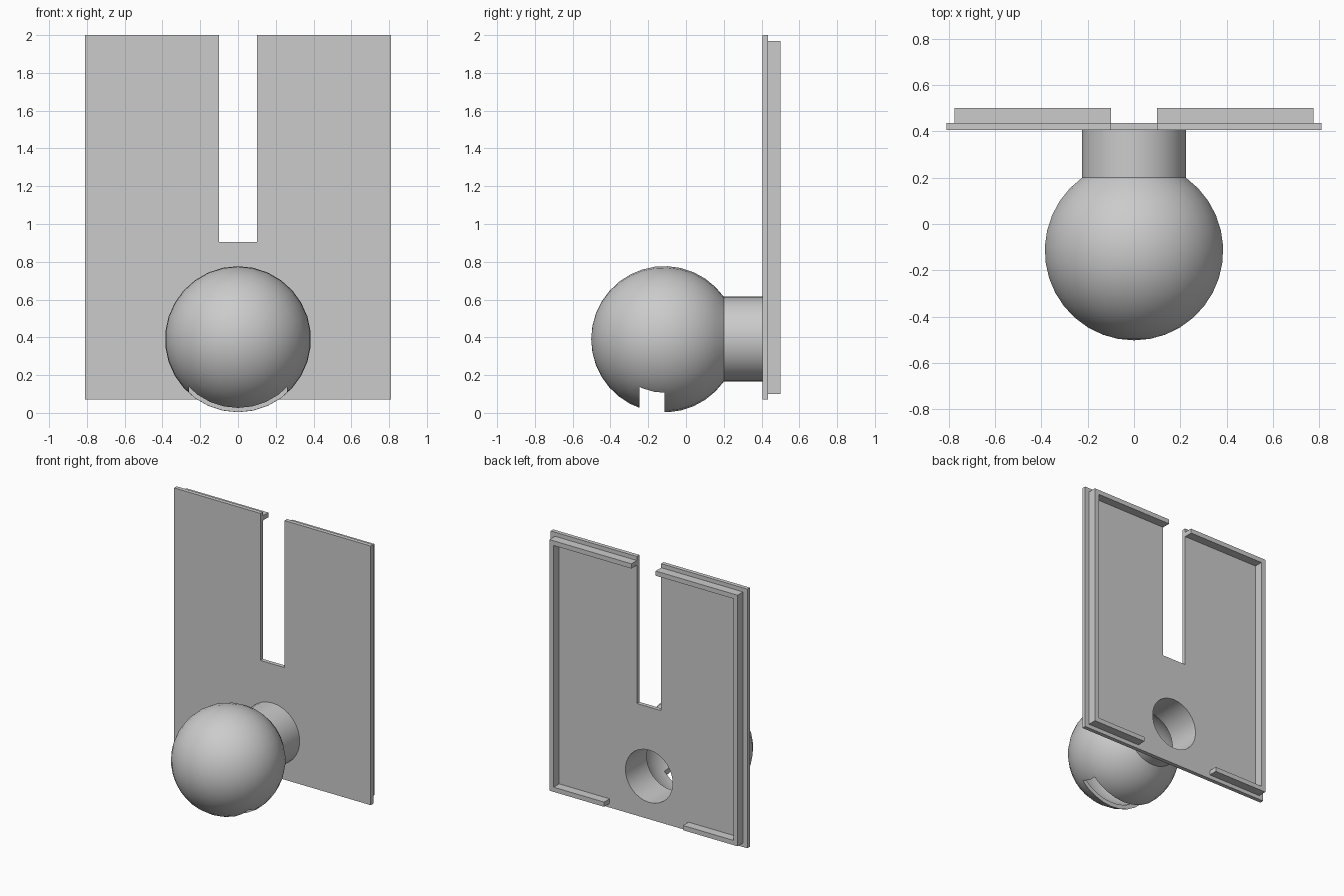
import bpy, bmesh
from math import sin, cos, asin, pi
from mathutils import Vector, Matrix

cube = bpy.data.objects.get("Cube")
if cube:
    bpy.data.objects.remove(cube, do_unlink=True)

BALL = Vector((0, -0.115, 0.39))
BALL_R, NECK_R, WALL = 0.387, 0.225, 0.03
PLATE_FRONT, PLATE_BACK, RIM_BACK = 0.405, 0.435, 0.5
SEGMENTS = 30


def finish(name, bm):
    bmesh.ops.remove_doubles(bm, verts=bm.verts, dist=0.0001)
    bmesh.ops.recalc_face_normals(bm, faces=bm.faces)
    mesh = bpy.data.meshes.new(name)
    bm.to_mesh(mesh)
    bm.free()
    obj = bpy.data.objects.new(name, mesh)
    bpy.context.collection.objects.link(obj)
    return obj


def activate(obj):
    bpy.ops.object.select_all(action='DESELECT')
    obj.select_set(True)
    bpy.context.view_layer.objects.active = obj


def extrude_outline(name, points, y0, y1):
    """Extrude an outline in the xz plane from y0 to y1."""
    bm = bmesh.new()
    face = bm.faces.new([bm.verts.new((x, y0, z)) for x, z in points])
    new = bmesh.ops.extrude_face_region(bm, geom=[face])["geom"]
    verts = [v for v in new if isinstance(v, bmesh.types.BMVert)]
    bmesh.ops.translate(bm, verts=verts, vec=(0, y1 - y0, 0))
    return finish(name, bm)


def cut(obj, cutter):
    """Subtract the cutter and discard it."""
    cutter.hide_render = True
    mod = obj.modifiers.new("Cut", 'BOOLEAN')
    mod.operation, mod.solver, mod.object = 'DIFFERENCE', 'EXACT', cutter
    activate(obj)
    bpy.ops.object.modifier_apply(modifier=mod.name)
    bpy.data.objects.remove(cutter, do_unlink=True)


def arc(radius, neck_radius, steps=14):
    """Profile of a ball from its front pole to where the neck meets it."""
    end = pi - asin(neck_radius / radius)
    return [(radius * sin(end * i / steps), -radius * cos(end * i / steps))
            for i in range(steps + 1)]


# Hollow ball and tubular neck, turned around the y axis
neck_end = PLATE_FRONT - BALL.y
bore_r = NECK_R - WALL
profile = arc(BALL_R, NECK_R) + [(NECK_R, neck_end), (bore_r, neck_end)]
profile += reversed(arc(BALL_R - WALL, bore_r))
bm = bmesh.new()
verts = [bm.verts.new(BALL + Vector((0, y, r))) for r, y in profile]
edges = [bm.edges.new(pair) for pair in zip(verts, verts[1:])]
bmesh.ops.spin(bm, geom=verts + edges, cent=BALL, axis=(0, 1, 0),
               angle=2 * pi, steps=SEGMENTS)
ball = finish("hollow_ball_and_neck", bm)

# Slot through the underside of the ball
cut(ball, extrude_outline("slot_cutter",
                          [(-0.26, -0.1), (0.26, -0.1), (0.26, 0.25), (-0.26, 0.25)],
                          -0.245, -0.115))
activate(ball)
bpy.ops.object.shade_smooth_by_angle(angle=pi / 6)

# Back plate with a tall open slot and the neck bore
plate = extrude_outline("back_plate",
                        [(-0.81, 0.07), (0.81, 0.07), (0.81, 2), (0.1, 2),
                         (0.1, 0.905), (-0.1, 0.905), (-0.1, 2), (-0.81, 2)],
                        PLATE_FRONT, PLATE_BACK)
bm = bmesh.new()
bmesh.ops.create_cone(bm, cap_ends=True, segments=SEGMENTS, radius1=bore_r,
                      radius2=bore_r, depth=0.2,
                      matrix=Matrix.Translation((0, PLATE_BACK, BALL.z))
                      @ Matrix.Rotation(pi / 2, 4, 'X'))
cut(plate, finish("bore_cutter", bm))
activate(plate)
bpy.ops.object.shade_smooth_by_angle(angle=pi / 6)

# Raised rim: one bracket-shaped half, mirrored
outer, low, high, t = 0.775, 0.1, 1.97, 0.035
rim = extrude_outline("raised_rim",
                      [(0.325, low), (outer, low), (outer, high), (0.1, high),
                       (0.1, high - t), (outer - t, high - t),
                       (outer - t, low + t), (0.325, low + t)],
                      PLATE_BACK, RIM_BACK)
rim.modifiers.new("Mirror", 'MIRROR').use_mirror_merge = False
